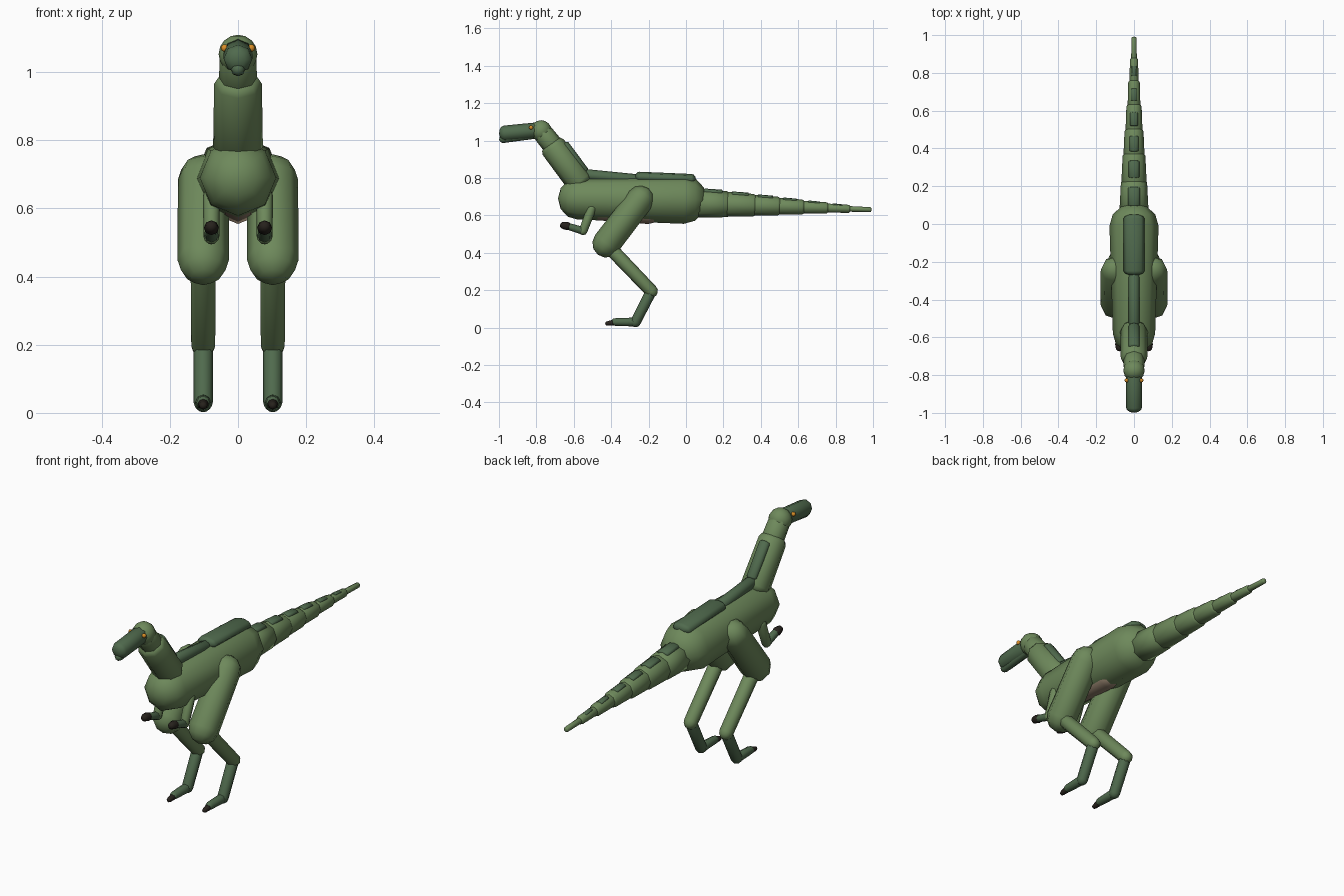
import bpy, bmesh, math
from mathutils import Vector

if "Cube" in bpy.data.objects:
    bpy.data.objects.remove(bpy.data.objects["Cube"])


def material(name, rgb):
    m = bpy.data.materials.new(name)
    m.use_nodes = True
    m.diffuse_color = (*rgb, 1)
    m.node_tree.nodes["Principled BSDF"].inputs["Base Color"].default_value = (*rgb, 1)
    return m


GREEN = material("leaf green", (0.155, 0.25, 0.105))
DARK = material("dark green", (0.08, 0.145, 0.075))
TAN = material("belly tan", (0.27, 0.2, 0.14))
CLAW = material("claw black", (0.02, 0.016, 0.012))
AMBER = material("amber", (0.7, 0.27, 0.02))


def capsule(name, a, b, ra, rb, mat, x=0, flat=1.0, cap=1.0, sides=8):
    """Round-ended limb from a to b, given as (y, z) points in the plane at x."""
    p, q = Vector((x, *a)), Vector((x, *b))
    axis = (q - p).normalized()
    across = Vector((1, 0, 0))
    normal = axis.cross(across)
    lats = [math.radians(d) for d in (30, 60)]
    rings = [(p - axis * ra * cap * math.sin(t), ra * math.cos(t)) for t in reversed(lats)]
    rings += [(p, ra), (q, rb)]
    rings += [(q + axis * rb * cap * math.sin(t), rb * math.cos(t)) for t in lats]
    bm = bmesh.new()
    loops = []
    for c, r in rings:
        loop = []
        for i in range(sides):
            t = math.tau * i / sides
            loop.append(bm.verts.new(c + across * r * math.cos(t) + normal * r * flat * math.sin(t)))
        loops.append(loop)
    for lo, hi in zip(loops, loops[1:]):
        for i in range(sides):
            j = (i + 1) % sides
            bm.faces.new((lo[i], lo[j], hi[j], hi[i]))
    for loop, tip in ((loops[0], p - axis * ra * cap), (loops[-1], q + axis * rb * cap)):
        v = bm.verts.new(tip)
        for i in range(sides):
            bm.faces.new((loop[i], loop[(i + 1) % sides], v))
    bmesh.ops.recalc_face_normals(bm, faces=bm.faces)
    for f in bm.faces:
        f.smooth = True
    me = bpy.data.meshes.new(name)
    bm.to_mesh(me)
    bm.free()
    me.materials.append(mat)
    ob = bpy.data.objects.new(name, me)
    bpy.context.collection.objects.link(ob)
    return ob


def ball(name, loc, r, mat):
    bpy.ops.mesh.primitive_uv_sphere_add(segments=12, ring_count=8, radius=r, location=loc)
    ob = bpy.context.object
    ob.name = name
    ob.data.materials.append(mat)
    bpy.ops.object.shade_smooth()


# Torso and belly
capsule("torso", (-0.58, 0.69), (-0.01, 0.685), 0.112, 0.13, GREEN, cap=0.93)
capsule("belly", (-0.56, 0.63), (-0.2, 0.612), 0.05, 0.058, TAN)

# Neck and head
capsule("neck", (-0.57, 0.78), (-0.71, 0.965), 0.073, 0.07, GREEN, cap=0.5)
capsule("upper_neck", (-0.705, 0.965), (-0.765, 1.04), 0.056, 0.054, GREEN, cap=0.5)
ball("skull", (0, -0.775, 1.052), 0.057, GREEN)
capsule("snout", (-0.8, 1.054), (-0.972, 1.038), 0.043, 0.042, DARK, cap=0.65)
capsule("lower_jaw", (-0.82, 1.03), (-0.978, 1.008), 0.022, 0.021, DARK)

# Raised plates along the back and neck
capsule("hip_plate", (-0.25, 0.806), (0.03, 0.794), 0.055, 0.055, DARK, flat=0.5, cap=0.4)
capsule("back_plate", (-0.54, 0.818), (-0.26, 0.79), 0.03, 0.03, DARK, cap=0.4)
capsule("neck_plate", (-0.542, 0.84), (-0.645, 0.978), 0.03, 0.03, DARK, flat=0.7, cap=0.4)

# Tail of overlapping, shrinking segments with a plate on each
edges = [0.07, 0.22, 0.36, 0.49, 0.62, 0.75, 0.87, 0.985]
radii = [0.077, 0.067, 0.056, 0.045, 0.034, 0.024, 0.015]


def tail_z(y):
    return 0.668 - 0.038 * y


for i, r in enumerate(radii):
    y0, y1 = edges[i], edges[i + 1]
    mid = (y0 + y1) / 2
    end_r = r * 0.9
    capsule(f"tail_segment_{i + 1}", (y0, tail_z(y0)), (y1, tail_z(y1)), r, end_r, GREEN, cap=0.5 if i else 0.2)
    if i < 6:
        w = 0.033 - 0.004 * i
        half = 0.045 - 0.004 * i
        top = tail_z(mid) + r * 0.95 - w * 0.3
        capsule(f"tail_plate_{i + 1}", (mid - half, top + 0.003), (mid + half, top - 0.003),
                w, w, DARK, flat=0.45, cap=0.2)

# Paired limbs and eyes
for side, s in (("left", 1), ("right", -1)):
    leg, arm = 0.102 * s, 0.078 * s
    knee, ankle, heel = (-0.425, 0.45), (-0.185, 0.195), (-0.27, 0.03)
    capsule(f"{side}_thigh", (-0.245, 0.685), knee, 0.074, 0.076, GREEN, leg)
    capsule(f"{side}_shin", (-0.41, 0.43), ankle, 0.037, 0.035, GREEN, leg)
    capsule(f"{side}_ankle", ankle, heel, 0.029, 0.028, DARK, leg)
    capsule(f"{side}_foot", heel, (-0.38, 0.03), 0.024, 0.02, DARK, leg)
    capsule(f"{side}_toe_claw", (-0.39, 0.026), (-0.42, 0.022), 0.016, 0.012, CLAW, leg)
    elbow, wrist = (-0.55, 0.517), (-0.635, 0.543)
    capsule(f"{side}_upper_arm", (-0.505, 0.635), elbow, 0.025, 0.023, GREEN, arm)
    capsule(f"{side}_forearm", elbow, wrist, 0.021, 0.018, DARK, arm)
    capsule(f"{side}_hand_claw", wrist, (-0.655, 0.546), 0.022, 0.019, CLAW, arm)
    ball(f"{side}_eye", (0.039 * s, -0.828, 1.07), 0.011, AMBER)
